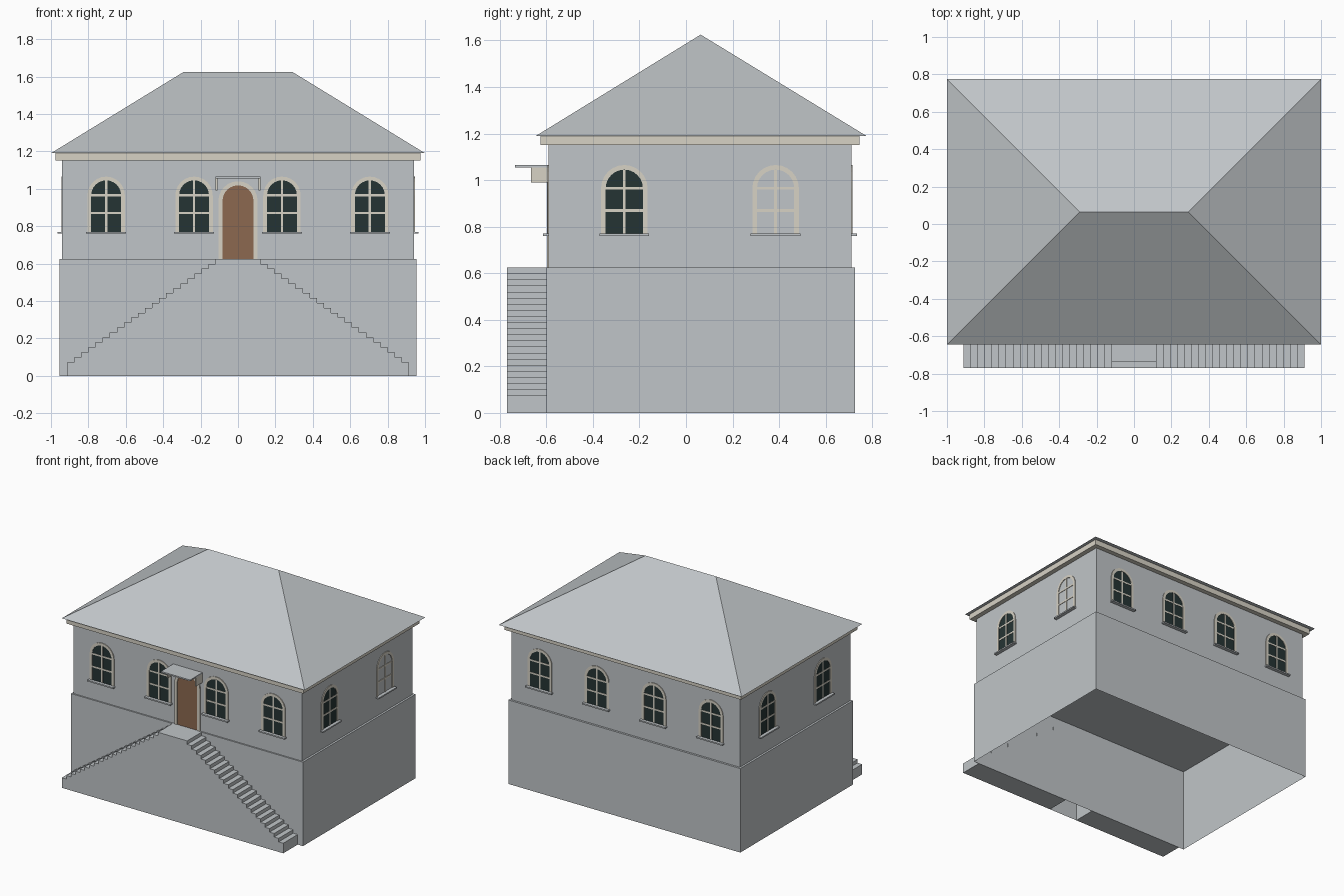
import bpy, bmesh, math
from mathutils import Matrix

if "Cube" in bpy.data.objects:
    bpy.data.objects.remove(bpy.data.objects["Cube"])


def material(name, rgb):
    m = bpy.data.materials.new(name)
    m.diffuse_color = (*rgb, 1)
    m.use_nodes = True
    m.node_tree.nodes["Principled BSDF"].inputs["Base Color"].default_value = m.diffuse_color
    return m


STONE = material("grey stone", (0.527, 0.558, 0.578))
CREAM = material("cream trim", (0.68, 0.645, 0.56))
GLASS = material("dark glass", (0.0185, 0.034, 0.034))
WOOD = material("brown wood", (0.262, 0.141, 0.08))


def add(name, bm, mat, matrix=Matrix()):
    bmesh.ops.recalc_face_normals(bm, faces=bm.faces)
    me = bpy.data.meshes.new(name)
    bm.to_mesh(me)
    bm.free()
    me.materials.append(mat)
    ob = bpy.data.objects.new(name, me)
    ob.matrix_world = matrix
    bpy.context.collection.objects.link(ob)
    return ob


def add_box(bm, x0, x1, y0, y1, z0, z1):
    m = Matrix.Translation(((x0 + x1) / 2, (y0 + y1) / 2, (z0 + z1) / 2))
    m = m @ Matrix.Diagonal((x1 - x0, y1 - y0, z1 - z0, 1))
    return bmesh.ops.create_cube(bm, size=1, matrix=m)["verts"]


def box(name, mat, *dims, matrix=Matrix(), open_bottom=False):
    bm = bmesh.new()
    add_box(bm, *dims)
    if open_bottom:
        low = min(bm.faces, key=lambda f: f.calc_center_median().z)
        bmesh.ops.delete(bm, geom=[low], context="FACES")
    return add(name, bm, mat, matrix)


def prism(name, mat, outline, y0, y1, matrix=Matrix()):
    """Extrude an x-z outline along y."""
    bm = bmesh.new()
    face = bm.faces.new([bm.verts.new((x, y0, z)) for x, z in outline])
    ext = bmesh.ops.extrude_face_region(bm, geom=[face], use_keep_orig=True)
    for g in ext["geom"]:
        if isinstance(g, bmesh.types.BMVert):
            g.co.y = y1
    return add(name, bm, mat, matrix)


def arch(r, bottom, spring, n=12):
    pts = [(r * math.cos(math.pi * i / n), spring + r * math.sin(math.pi * i / n))
           for i in range(n + 1)]
    return [(r, bottom)] + pts + [(-r, bottom)]


def arched_frame(name, r, inner, bottom, spring, depth, matrix):
    a, b = arch(r, bottom, spring), arch(inner, bottom, spring)
    prism(name, CREAM, a + b[::-1], 0.0, -depth, matrix)


# Body: plinth storey (open below), upper storey and cornice
box("lower_storey", STONE, -0.955, 0.955, -0.60, 0.725, 0, 0.625, open_bottom=True)
box("upper_storey", STONE, -0.94, 0.94, -0.59, 0.71, 0.625, 1.15)
box("cornice", CREAM, -0.975, 0.975, -0.625, 0.745, 1.15, 1.19)

# Hipped roof
bm = bmesh.new()
eave = [bm.verts.new((x, y, 1.19)) for x, y in
        ((-1, -0.645), (1, -0.645), (1, 0.775), (-1, 0.775))]
left, right = [bm.verts.new((x, 0.063, 1.625)) for x in (-0.29, 0.29)]
a, b, c, d = eave
for f in ((a, b, right, left), (b, c, right), (c, d, left, right), (d, a, left), (d, c, b, a)):
    bm.faces.new(f)
add("hipped_roof", bm, STONE)

# Twin stairs climbing to a central landing
STEPS, X_OUT, X_IN = 21, 0.912, 0.12
run = (X_OUT - X_IN) / STEPS
rise = (0.625 - 0.075) / STEPS
for side, label in ((-1, "left"), (1, "right")):
    outline = [(side * X_IN, 0), (side * X_OUT, 0)]
    for i in range(STEPS):
        z = 0.075 + i * rise
        outline += [(side * (X_OUT - i * run), z), (side * (X_OUT - (i + 1) * run), z)]
    prism(label + "_stairs", STONE, outline, -0.77, -0.599)
box("landing", STONE, -X_IN, X_IN, -0.77, -0.599, 0, 0.625, open_bottom=True)


# Arched window: local -y points out of the wall
def window(matrix, glazed=True):
    arched_frame("window_frame", 0.1, 0.08, 0.77, 0.965, 0.005, matrix)
    if glazed:
        prism("window_glass", GLASS, arch(0.08, 0.77, 0.965), 0, -0.002, matrix)
    bm = bmesh.new()
    add_box(bm, -0.006, 0.006, -0.004, 0, 0.77, 1.044)
    for z in (0.87, 0.965):
        add_box(bm, -0.08, 0.08, -0.0038, 0, z - 0.006, z + 0.006)
    add("window_bars", bm, CREAM, matrix)
    box("window_sill", STONE, -0.107, 0.107, -0.025, 0, 0.76, 0.77, matrix=matrix)


def on_wall(x, y, angle):
    return Matrix.Translation((x, y, 0)) @ Matrix.Rotation(math.radians(angle), 4, "Z")


for x in (-0.705, -0.235, 0.235, 0.705):
    window(on_wall(x, -0.59, 0))
    window(on_wall(x, 0.71, 180))
for y in (-0.265, 0.385):
    window(on_wall(0.94, y, 90), glazed=y < 0)  # rear right one is blind
    window(on_wall(-0.94, y, -90))

# Front door with arched surround
door_at = on_wall(0, -0.59, 0)
arched_frame("door_frame", 0.105, 0.083, 0.625, 0.935, 0.008, door_at)
prism("door", WOOD, arch(0.083, 0.625, 0.935), 0, -0.003, door_at)

# Canopy on two brackets
box("canopy", STONE, -0.12, 0.12, -0.735, -0.59, 1.055, 1.065)
for s in (-1, 1):
    box("canopy_bracket", CREAM, s * 0.115 - 0.005, s * 0.115 + 0.005,
        -0.665, -0.59, 0.99, 1.055)
